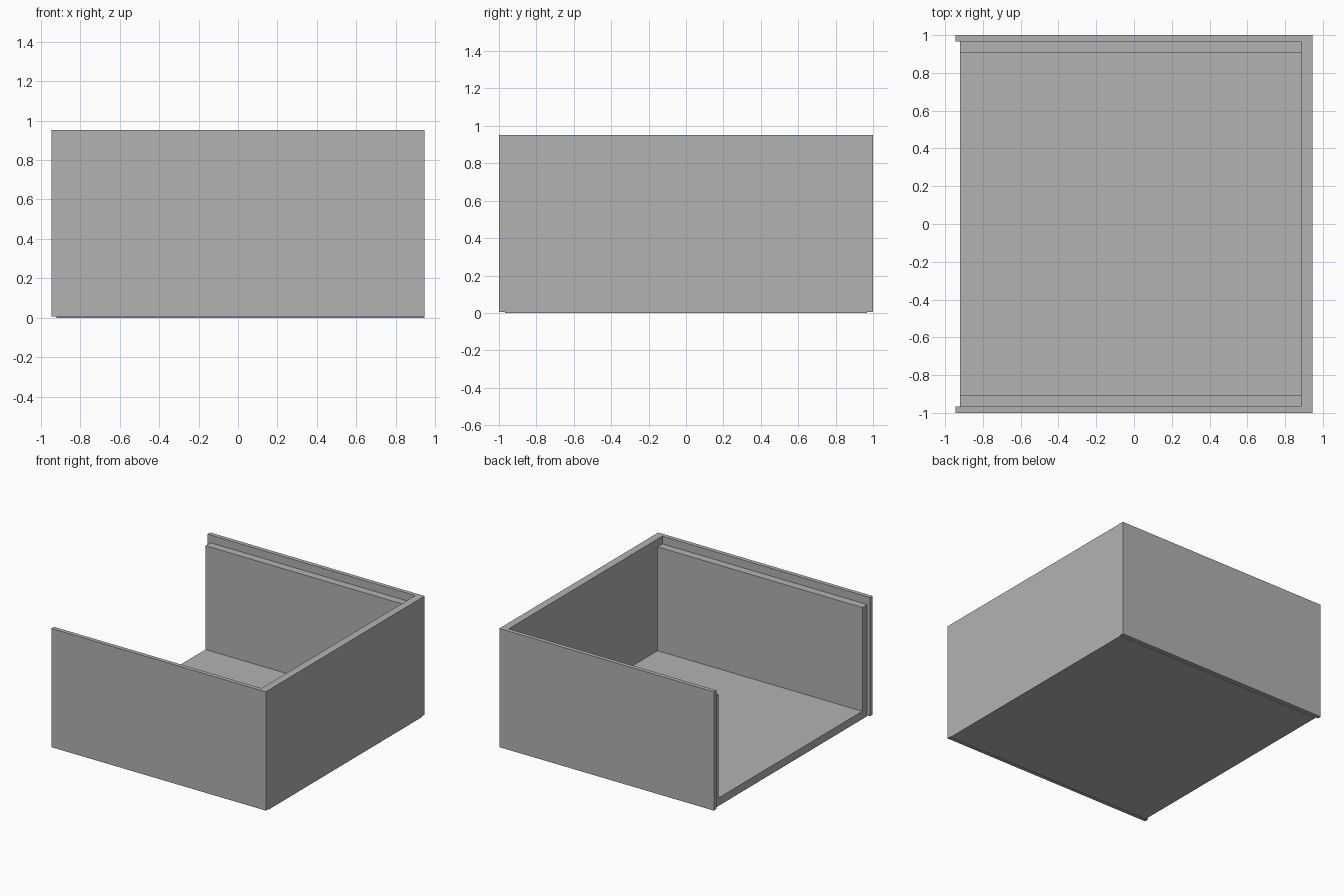
import bpy
import bmesh

cube = bpy.data.objects.get("Cube")
if cube:
    bpy.data.objects.remove(cube, do_unlink=True)

# Single flat grey
GREY = (0.448, 0.448, 0.448, 1.0)
grey = bpy.data.materials.new("mid grey")
grey.use_nodes = True
grey.diffuse_color = GREY
grey.node_tree.nodes["Principled BSDF"].inputs["Base Color"].default_value = GREY

# Shared dimensions
OPEN_X, BACK_X = -0.92, 0.885     # extent of tray along x
OUT_X, OUT_Y = 0.945, 1.0         # overall half sizes
CORE_Y, INNER_Y = 0.967, 0.905    # inner lining, outside and inside
FLOOR_Z, LEDGE_Z, TOP_Z = 0.063, 0.89, 0.952
LIFT = 0.006                      # gap under the side panels


def extrude_profile(name, profile, x0, x1):
    """Extrude a closed (y, z) profile along x."""
    bm = bmesh.new()
    face = bm.faces.new([bm.verts.new((x0, y, z)) for y, z in profile])
    ext = bmesh.ops.extrude_face_region(bm, geom=[face])
    moved = [v for v in ext["geom"] if isinstance(v, bmesh.types.BMVert)]
    bmesh.ops.translate(bm, verts=moved, vec=(x1 - x0, 0, 0))
    bmesh.ops.recalc_face_normals(bm, faces=bm.faces)
    mesh = bpy.data.meshes.new(name)
    bm.to_mesh(mesh)
    bm.free()
    mesh.materials.append(grey)
    obj = bpy.data.objects.new(name, mesh)
    bpy.context.collection.objects.link(obj)
    return obj


def rectangle(y0, y1, z0, z1):
    return [(y0, z0), (y1, z0), (y1, z1), (y0, z1)]


# Floor with the two lower lining walls, one channel section
half = [(CORE_Y, 0), (CORE_Y, LEDGE_Z), (INNER_Y, LEDGE_Z), (INNER_Y, FLOOR_Z)]
channel = half + [(-y, z) for y, z in reversed(half)]
extrude_profile("floor_and_lining", channel, OPEN_X, BACK_X)

# Closed end wall
extrude_profile("end_wall", rectangle(-CORE_Y, CORE_Y, 0, TOP_Z), BACK_X, OUT_X)

# Thin outer side panels, standing above the ledge and past the open end
for name, side in (("front_panel", -1), ("back_panel", 1)):
    extrude_profile(name, rectangle(side * CORE_Y, side * OUT_Y, LIFT, TOP_Z),
                    -OUT_X, OUT_X)
